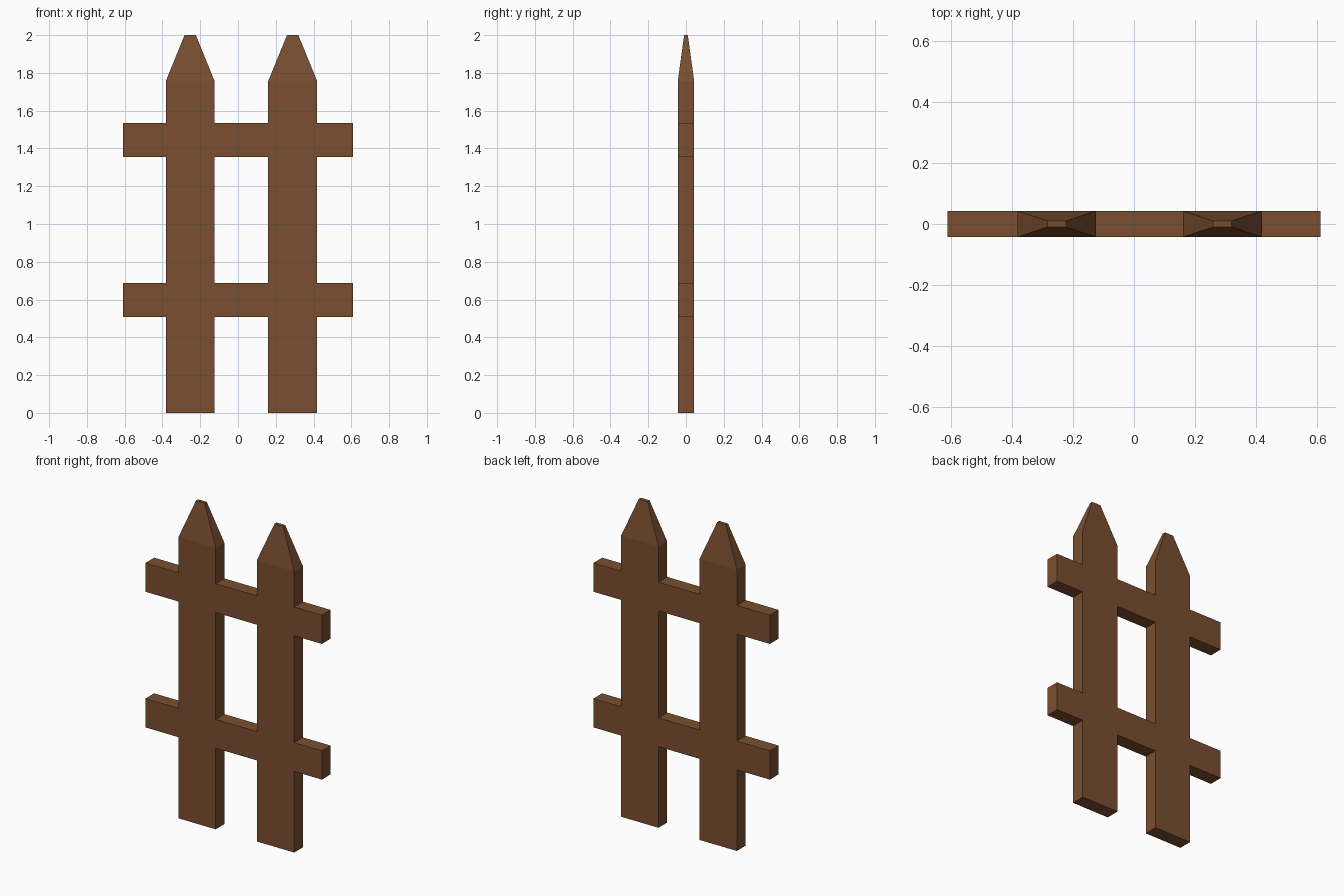
import bpy, bmesh
from mathutils import Vector

if "Cube" in bpy.data.objects:
    bpy.data.objects.remove(bpy.data.objects["Cube"])

HALF_DEPTH = 0.043
TIP_HALF = (0.03, 0.01)                              # half size of the blunt tips
XS = [-0.61, -0.382, -0.124, 0.16, 0.419, 0.61]      # columns: rail, picket, rail, picket, rail
ZS = [0.0, 0.507, 0.687, 1.355, 1.535, 1.757]        # rows: rails are rows 1 and 3
PICKETS, RAILS = (1, 3), (1, 3)

bm = bmesh.new()

# Front silhouette: pickets and rails share one welded sheet of quads
grid = {}
def vert(i, k):
    if (i, k) not in grid:
        grid[i, k] = bm.verts.new((XS[i], -HALF_DEPTH, ZS[k]))
    return grid[i, k]

for i in range(len(XS) - 1):
    for k in range(len(ZS) - 1):
        if i in PICKETS or k in RAILS:
            bm.faces.new((vert(i, k), vert(i + 1, k), vert(i + 1, k + 1), vert(i, k + 1)))

# Thickness, keeping the front faces
front = bm.faces[:]
out = bmesh.ops.extrude_face_region(bm, geom=front, use_keep_orig=True)
moved = [g for g in out["geom"] if isinstance(g, bmesh.types.BMVert)]
bmesh.ops.translate(bm, verts=moved, vec=(0, 2 * HALF_DEPTH, 0))
bmesh.ops.recalc_face_normals(bm, faces=bm.faces)

# Tapered picket tips
tops = [f for f in bm.faces if all(abs(v.co.z - ZS[-1]) < 1e-4 for v in f.verts)]
for top in tops:
    c = top.calc_center_median()
    tip = bmesh.ops.extrude_discrete_faces(bm, faces=[top])["faces"][0]
    for v in tip.verts:
        v.co = Vector((c.x + (TIP_HALF[0] if v.co.x > c.x else -TIP_HALF[0]),
                       TIP_HALF[1] if v.co.y > 0 else -TIP_HALF[1], 2.0))
bmesh.ops.recalc_face_normals(bm, faces=bm.faces)

mesh = bpy.data.meshes.new("picket_fence")
bm.to_mesh(mesh)
bm.free()
fence = bpy.data.objects.new("picket_fence", mesh)
bpy.context.collection.objects.link(fence)

# Brown wood
wood = bpy.data.materials.new("wood")
wood.diffuse_color = (0.195, 0.078, 0.03, 1)
wood.use_nodes = True
wood.node_tree.nodes["Principled BSDF"].inputs["Base Color"].default_value = wood.diffuse_color
mesh.materials.append(wood)
